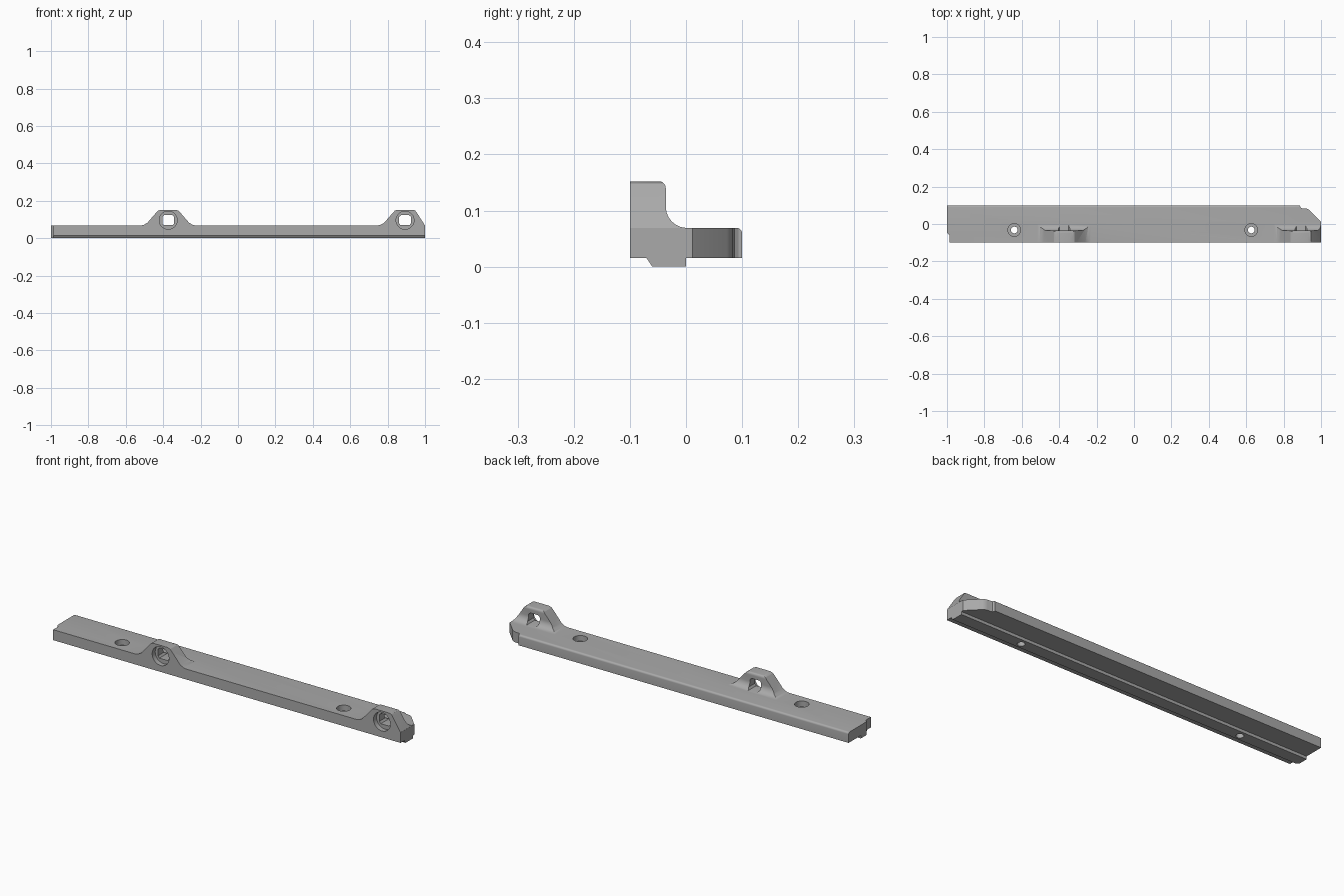
import bpy
import bmesh
import math
from mathutils import Vector

if "Cube" in bpy.data.objects:
    bpy.data.objects.remove(bpy.data.objects["Cube"], do_unlink=True)

grey = bpy.data.materials.new("plain grey")
grey.use_nodes = True
colour = (0.4, 0.4, 0.4, 1)
grey.diffuse_color = colour
grey.node_tree.nodes["Principled BSDF"].inputs["Base Color"].default_value = colour


def prism(name, points, axis, start, end):
    """Extrude a 2D outline along x (points y,z), y (points x,z) or z (points x,y)."""
    def place(p, d):
        return {"x": (d, p[0], p[1]), "y": (p[0], d, p[1]), "z": (p[0], p[1], d)}[axis]
    bm = bmesh.new()
    face = bm.faces.new([bm.verts.new(place(p, start)) for p in points])
    ext = bmesh.ops.extrude_face_region(bm, geom=[face])
    shift = Vector(place((0, 0), end)) - Vector(place((0, 0), start))
    bmesh.ops.translate(bm, vec=shift, verts=[v for v in ext["geom"] if isinstance(v, bmesh.types.BMVert)])
    bmesh.ops.recalc_face_normals(bm, faces=bm.faces)
    mesh = bpy.data.meshes.new(name)
    bm.to_mesh(mesh)
    bm.free()
    mesh.materials.append(grey)
    obj = bpy.data.objects.new(name, mesh)
    bpy.context.collection.objects.link(obj)
    return obj


def combine(target, tool, operation):
    """Apply a boolean and discard the tool."""
    mod = target.modifiers.new("boolean", "BOOLEAN")
    mod.operation, mod.solver, mod.object = operation, "EXACT", tool
    bpy.context.view_layer.objects.active = target
    bpy.ops.object.modifier_apply(modifier=mod.name)
    bpy.data.objects.remove(tool, do_unlink=True)


def arc(cx, cy, r, a0, a1, n=8):
    angles = [math.radians(a0 + (a1 - a0) * i / n) for i in range(n + 1)]
    return [(cx + r * math.cos(a), cy + r * math.sin(a)) for a in angles]


def circle(cx, cy, r, n=40):
    return arc(cx, cy, r, 0, 360, n)[:-1]


# Rail with a keel underneath and a rounded rear edge
TOP = 0.069
rail = prism("mounting_rail",
             [(-0.1, TOP), (-0.1, 0.015), (-0.07, 0.015), (-0.06, 0), (0, 0),
              (0, 0.015), (0.1, 0.015)] + arc(0.09, TOP - 0.01, 0.01, 0, 90, 5),
             "x", -1, 1)

# Lugs: front outline crossed with a filleted side profile
slope = [(0.147, 0.068), (0.13, 0.072), (0.112, 0.082), (0.066, 0.135), (0.055, 0.147), (0.04, 0.152)]
steep = [(0.107, 0.068), (0.062, 0.138), (0.054, 0.148), (0.042, 0.152)]
side = ([(-0.1, 0.03), (0.002, 0.03), (0.002, TOP)] + arc(0.002, TOP + 0.038, 0.038, 270, 180, 10)
        + arc(-0.048, 0.14, 0.012, 0, 90, 5) + [(-0.1, 0.152)])
lugs = [(-0.373, slope), (0.893, steep)]
for cx, right in lugs:
    outline = [(cx + x, z) for x, z in right] + [(cx - x, z) for x, z in reversed(slope)]
    outline += [(cx - slope[0][0], 0.03), (cx + right[0][0], 0.03)]
    lug = prism("lug", outline, "y", -0.1, 0.05)
    combine(lug, prism("lug_side", side, "x", cx - 0.2, cx + 0.2), "INTERSECT")
    combine(rail, lug, "UNION")

# Lug holes: round recess in front, eight-sided passage to the rear
for cx, _ in lugs:
    combine(rail, prism("recess", circle(cx, 0.096, 0.048), "y", -0.2, -0.075), "DIFFERENCE")
    passage = [(cx + sx * a, 0.096 + sz * b) for sx, sz, a, b in
               [(1, 1, 0.022, 0.027), (1, 1, 0.032, 0.018), (1, -1, 0.032, 0.016), (1, -1, 0.024, 0.026),
                (-1, -1, 0.024, 0.026), (-1, -1, 0.032, 0.016), (-1, 1, 0.032, 0.018), (-1, 1, 0.022, 0.027)]]
    combine(rail, prism("passage", passage, "y", -0.2, 0.05), "DIFFERENCE")

# Counterbored screw holes
for cx in (-0.64, 0.627):
    combine(rail, prism("counterbore", circle(cx, -0.032, 0.034), "z", 0.04, 0.2), "DIFFERENCE")
    combine(rail, prism("screw_hole", circle(cx, -0.032, 0.018), "z", -0.1, 0.2), "DIFFERENCE")

# Angled rear corner on one end, small step on the other
corner = [(0.888, 0.2), (0.888, 0.094), (0.893, 0.086), (0.9, 0.084), (0.918, 0.083),
          (0.93, 0.08), (0.94, 0.073), (1, 0.012), (1.1, -0.088), (1.1, 0.2)]
combine(rail, prism("corner_cut", corner, "z", -0.1, 0.3), "DIFFERENCE")
step = [(-1.1, -0.2), (-0.987, -0.2), (-0.987, -0.058), (-1, -0.048), (-1.1, -0.048)]
combine(rail, prism("step_cut", step, "z", -0.1, 0.3), "DIFFERENCE")

# Smooth the rounded surfaces, keep the edges crisp
for o in bpy.context.selected_objects:
    o.select_set(False)
rail.select_set(True)
bpy.context.view_layer.objects.active = rail
bpy.ops.object.shade_smooth_by_angle(angle=math.radians(28))
